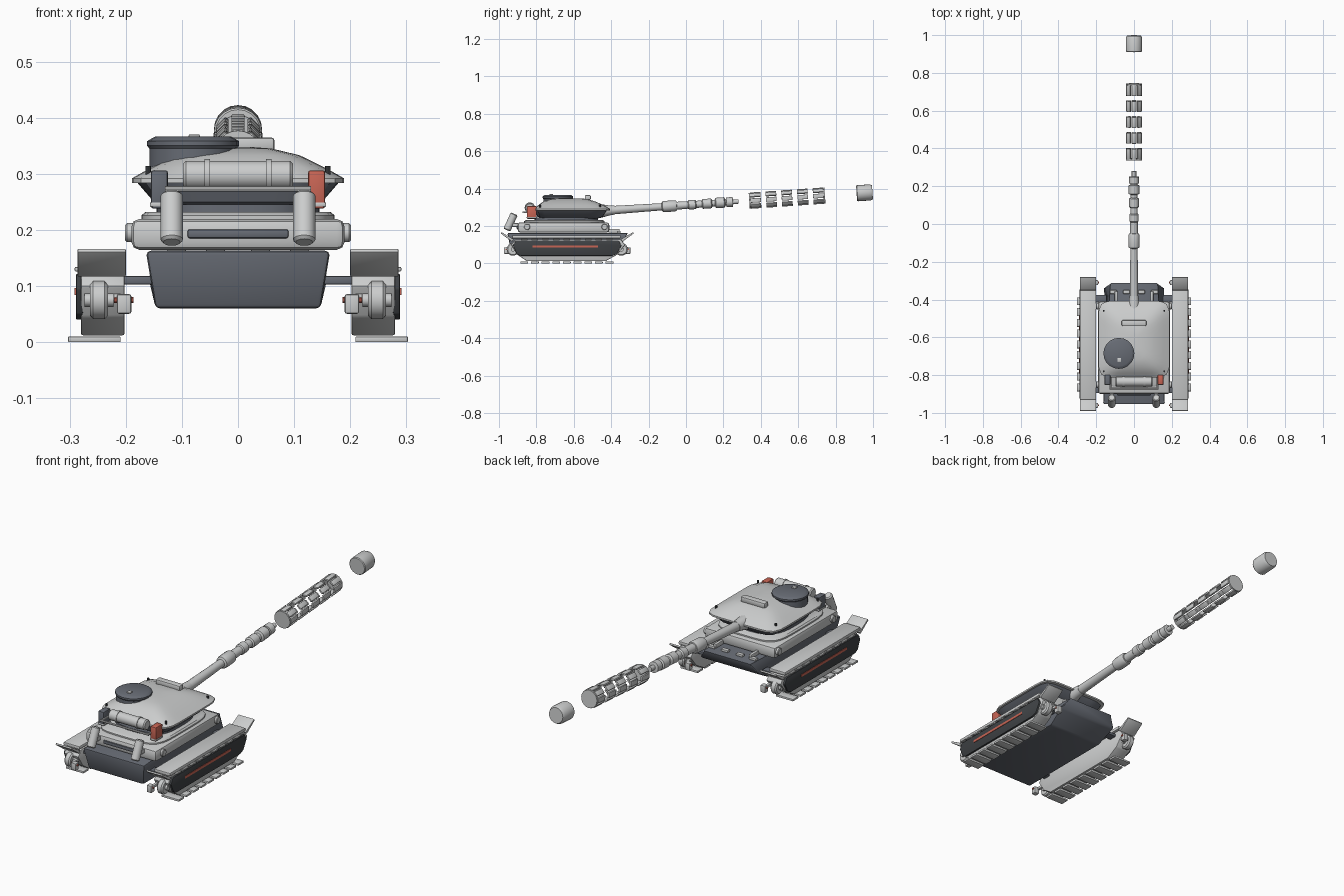
import bpy, bmesh, math
from mathutils import Vector, Matrix


def material(name, rgb):
    m = bpy.data.materials.new(name)
    m.diffuse_color = (*rgb, 1)
    return m


LIGHT = material("light grey", (0.60, 0.61, 0.61))
SLATE = material("slate grey", (0.135, 0.148, 0.175))
DARK = material("charcoal", (0.05, 0.055, 0.06))
RED = material("signal red", (0.58, 0.13, 0.09))


def finish(name, bm, mat, bevel=0.0):
    bmesh.ops.recalc_face_normals(bm, faces=bm.faces)
    if bevel:
        edges = [e for e in bm.edges if e.calc_face_angle(0) > 0.35]
        bmesh.ops.bevel(bm, geom=edges, offset=bevel, segments=2, profile=0.5,
                        affect='EDGES', clamp_overlap=True)
    me = bpy.data.meshes.new(name)
    bm.to_mesh(me)
    bm.free()
    me.materials.append(mat)
    ob = bpy.data.objects.new(name, me)
    bpy.context.collection.objects.link(ob)
    return ob


def box(name, mat, c, s, bevel=0.0, rot=None):
    bm = bmesh.new()
    bmesh.ops.create_cube(bm, size=1)
    bmesh.ops.scale(bm, vec=s, verts=bm.verts)
    m = Matrix.Translation(c)
    bmesh.ops.transform(bm, matrix=m @ rot if rot else m, verts=bm.verts)
    return finish(name, bm, mat, bevel)


def loft(name, mat, rings, bevel=0.0):
    """Skin a stack of equal-length point loops and close both ends."""
    bm = bmesh.new()
    vs = [[bm.verts.new(p) for p in r] for r in rings]
    n = len(vs[0])
    for a, b in zip(vs, vs[1:]):
        for i in range(n):
            bm.faces.new((a[i], a[(i + 1) % n], b[(i + 1) % n], b[i]))
    bm.faces.new(vs[0])
    bm.faces.new(vs[-1])
    return finish(name, bm, mat, bevel)


def prism(name, mat, profile, x0, x1, bevel=0.0):
    """Side (y, z) profile extruded across x."""
    return loft(name, mat, [[(x, y, z) for y, z in profile] for x in (x0, x1)], bevel)


def lathe(name, mat, p, d, prof, n=16):
    """(distance, radius) profile turned about direction d from point p."""
    p, d = Vector(p), Vector(d).normalized()
    q = d.to_track_quat('Z', 'X')
    ring = [(math.cos(2 * math.pi * i / n), math.sin(2 * math.pi * i / n)) for i in range(n)]
    return loft(name, mat, [[p + q @ Vector((c * r, s * r, t)) for c, s in ring] for t, r in prof])


def rod(name, mat, a, b, r, n=16, lip=0.0):
    d = Vector(b) - Vector(a)
    L = d.length
    prof = [(0, r - lip), (lip, r), (L - lip, r), (L, r - lip)] if lip else [(0, r), (L, r)]
    return lathe(name, mat, a, d, prof, n)


def plan(cy, hx, hy, z, e=8, n=48):
    """Rounded rectangle loop in plan."""
    pts = []
    for i in range(n):
        c, s = math.cos(2 * math.pi * i / n), math.sin(2 * math.pi * i / n)
        k = (abs(c) ** e + abs(s) ** e) ** (-1 / e)
        pts.append((hx * k * c, cy + hy * k * s, z))
    return pts


# Lower hull, narrowing at the nose and towards the floor
hull_side = [(-0.955, 0.163), (-0.935, 0.06), (-0.43, 0.06), (-0.34, 0.11), (-0.31, 0.163)]
hull = prism("lower_hull", SLATE, hull_side, -0.163, 0.163, 0.008)
for v in hull.data.vertices:
    if v.co.y > -0.33:
        v.co.x *= 0.78
    v.co.x *= 0.9 + 0.1 * min(1, (v.co.z - 0.06) / 0.07)
for s in (-1, 1):
    for x in (0.04, 0.11):
        box("nose_latch", LIGHT, (s * x, -0.36, 0.168), (0.035, 0.02, 0.012), 0.003)
    box("nose_bracket", LIGHT, (s * 0.095, -0.385, 0.175), (0.016, 0.06, 0.02), 0.004)

# Upper hull and turret ring
box("upper_hull", LIGHT, (0, -0.655, 0.192), (0.38, 0.49, 0.055), 0.014)
box("rear_vent", SLATE, (0, -0.901, 0.193), (0.18, 0.012, 0.016), 0.004)
loft("turret_base", LIGHT, [plan(-0.65, 0.172, 0.215, 0.218, 5), plan(-0.65, 0.172, 0.215, 0.226, 5),
                            plan(-0.65, 0.165, 0.205, 0.232, 5)])
loft("turret_ring", SLATE, [plan(-0.64, 0.145, 0.17, 0.23, 3), plan(-0.64, 0.145, 0.17, 0.245, 3)])
for s in (-1, 1):
    for y in (-0.85, -0.435):
        rod("hull_hub", LIGHT, (s * 0.18, y, 0.195), (s * 0.201, y, 0.195), 0.017, 16, 0.003)

# Turret: dark underside and domed light roof
loft("turret_underside", SLATE, [plan(-0.62, 0.125, 0.15, 0.24), plan(-0.62, 0.15, 0.175, 0.25),
                                 plan(-0.615, 0.182, 0.195, 0.287)])
loft("turret_roof", LIGHT, [plan(-0.61, 0.189, 0.203, 0.284), plan(-0.61, 0.189, 0.203, 0.292),
                            plan(-0.615, 0.155, 0.175, 0.311, 7), plan(-0.625, 0.11, 0.135, 0.333, 6),
                            plan(-0.625, 0.06, 0.09, 0.345, 4), plan(-0.625, 0.02, 0.04, 0.348, 3)])
for s in (-1, 1):
    for y in (-0.78, -0.46):
        rod("roof_bolt", DARK, (s * 0.16, y, 0.29), (s * 0.16, y, 0.314), 0.005, 8)
box("roof_sight", LIGHT, (0, -0.525, 0.352), (0.13, 0.032, 0.026), 0.006)
lathe("cupola", SLATE, (-0.08, -0.685, 0.30), (0, 0, 1),
      [(0, 0.078), (0.045, 0.078), (0.05, 0.082), (0.058, 0.082), (0.063, 0.074), (0.066, 0.068)], 20)
box("cupola_hinge", LIGHT, (-0.078, -0.72, 0.367), (0.02, 0.02, 0.006), 0.002)

# Stowage behind the turret
rod("stowage_roll", LIGHT, (-0.098, -0.835, 0.298), (0.098, -0.835, 0.298), 0.025, 16, 0.005)
for s in (-1, 1):
    rod("roll_strap", LIGHT, (s * 0.055 - 0.005, -0.835, 0.298), (s * 0.055 + 0.005, -0.835, 0.298), 0.028)
    mat = RED if s > 0 else SLATE
    box("side_canister", mat, (s * 0.14, -0.825, 0.272), (0.03, 0.052, 0.068), 0.004)
    box("canister_band", LIGHT, (s * 0.14, -0.825, 0.245), (0.034, 0.054, 0.008), 0.002)
    rod("rail_arm", LIGHT, (s * 0.125, -0.87, 0.273), (s * 0.125, -0.78, 0.273), 0.005, 8)
rod("rear_rail", LIGHT, (-0.13, -0.87, 0.273), (0.13, -0.87, 0.273), 0.005, 8)
for s in (-1, 1):
    rod("exhaust", LIGHT, (s * 0.118, -0.958, 0.178), (s * 0.118, -0.918, 0.265), 0.02, 16, 0.005)
    box("exhaust_mount", LIGHT, (s * 0.118, -0.915, 0.205), (0.02, 0.035, 0.02), 0.003)

# Track units
body = [(-0.935, 0.10), (-0.90, 0.045), (-0.85, 0.012), (-0.43, 0.012),
        (-0.37, 0.045), (-0.325, 0.10), (-0.35, 0.128), (-0.91, 0.128)]
skirt = [(-0.925, 0.095), (-0.905, 0.05), (-0.885, 0.04), (-0.395, 0.04),
         (-0.37, 0.05), (-0.345, 0.095), (-0.36, 0.122), (-0.91, 0.122)]
for s in (-1, 1):
    prism("track_body", LIGHT, body, s * 0.202, s * 0.28, 0.004)
    prism("track_skirt", DARK, skirt, s * 0.276, s * 0.289, 0.003)
    box("skirt_stripe", RED, (s * 0.288, -0.645, 0.09), (0.006, 0.35, 0.012))
    box("fender", LIGHT, (s * 0.243, -0.64, 0.142), (0.086, 0.58, 0.016), 0.004)
    for k in range(9):
        y = -0.87 + k * 0.057
        box("ground_pad", LIGHT, (s * 0.256, y + 0.005, 0.005), (0.094, 0.042, 0.01), 0.002)
        box("return_pad", LIGHT, (s * 0.255, y + 0.005, 0.13), (0.072, 0.036, 0.008), 0.002)
    # Raised mudflaps, end wheels and tow claws at both ends
    for y, e in ((-0.925, -1), (-0.345, 1)):
        prism("mudflap", LIGHT, [(y - e * 0.005, 0.128), (y + e * 0.005, 0.116),
                                 (y + e * 0.066, 0.160), (y + e * 0.062, 0.167)],
              s * 0.2, s * 0.286, 0.002)
        yw = y + e * 0.0
        rod("end_wheel", LIGHT, (s * 0.232, yw, 0.075), (s * 0.264, yw, 0.075), 0.034, 20, 0.006)
        rod("wheel_hub", LIGHT, (s * 0.222, yw, 0.075), (s * 0.274, yw, 0.075), 0.012, 12)
        box("tow_claw", LIGHT, (s * 0.203, y + e * 0.035, 0.068), (0.026, 0.026, 0.035), 0.004)
        rod("claw_pin", RED, (s * 0.186, y + e * 0.035, 0.075), (s * 0.221, y + e * 0.035, 0.075), 0.005, 10)
        box("claw_arm", LIGHT, (s * 0.215, y + e * 0.012, 0.08), (0.014, 0.05, 0.014), 0.003)
        box("track_strut", SLATE, (s * 0.18, y - e * 0.05, 0.11), (0.07, 0.04, 0.015), 0.003)

# Gun: one inclined axis shared by barrel, sleeve and muzzle
SLOPE = 0.069
axis = Vector((0, 1, SLOPE)).normalized()


def on_axis(y):
    return Vector((0, y, 0.335 + SLOPE * (y - 0.34)))


def turned(name, mat, prof, n=16):
    y0 = prof[0][0]
    lathe(name, mat, on_axis(y0), axis, [((y - y0) / axis.y, r) for y, r in prof], n)


turned("mantlet", LIGHT, [(-0.50, 0.04), (-0.46, 0.037), (-0.41, 0.027), (-0.38, 0.024)])
turned("barrel", LIGHT, [
    (-0.42, 0.023), (-0.13, 0.019), (-0.125, 0.028), (-0.115, 0.030), (-0.06, 0.030), (-0.05, 0.026),
    (-0.049, 0.021), (0.01, 0.020), (0.015, 0.025), (0.05, 0.025), (0.055, 0.019), (0.085, 0.019),
    (0.09, 0.026), (0.135, 0.026), (0.14, 0.018), (0.155, 0.018), (0.16, 0.028), (0.205, 0.028),
    (0.21, 0.018), (0.215, 0.018), (0.216, 0.026), (0.25, 0.026), (0.252, 0.012), (0.28, 0.012)])

# Slotted sleeve: end discs and five rows of staves around the axis
turned("sleeve_rear_disc", LIGHT, [(0.338, 0.042), (0.346, 0.042)], 24)
turned("sleeve_front_disc", LIGHT, [(0.735, 0.042), (0.743, 0.042)], 24)
tilt = Matrix.Rotation(math.atan(SLOPE), 4, 'X')
for k in range(5):
    c = on_axis(0.372 + k * 0.084)
    for i in range(8):
        rot = tilt @ Matrix.Rotation(i * math.pi / 4, 4, 'Y') @ Matrix.Translation((0, 0, 0.039))
        box("sleeve_stave", LIGHT, c, (0.024, 0.057, 0.009), 0.002, rot)

# Muzzle cap
turned("muzzle_cap", LIGHT, [(0.912, 0.040), (0.916, 0.043), (0.985, 0.043), (0.997, 0.037)], 20)

# Smooth curved surfaces, keeping hard edges
bpy.ops.object.select_all(action='DESELECT')
for ob in bpy.context.scene.objects:
    ob.select_set(True)
    bpy.context.view_layer.objects.active = ob
bpy.ops.object.shade_smooth_by_angle(angle=math.radians(35))
